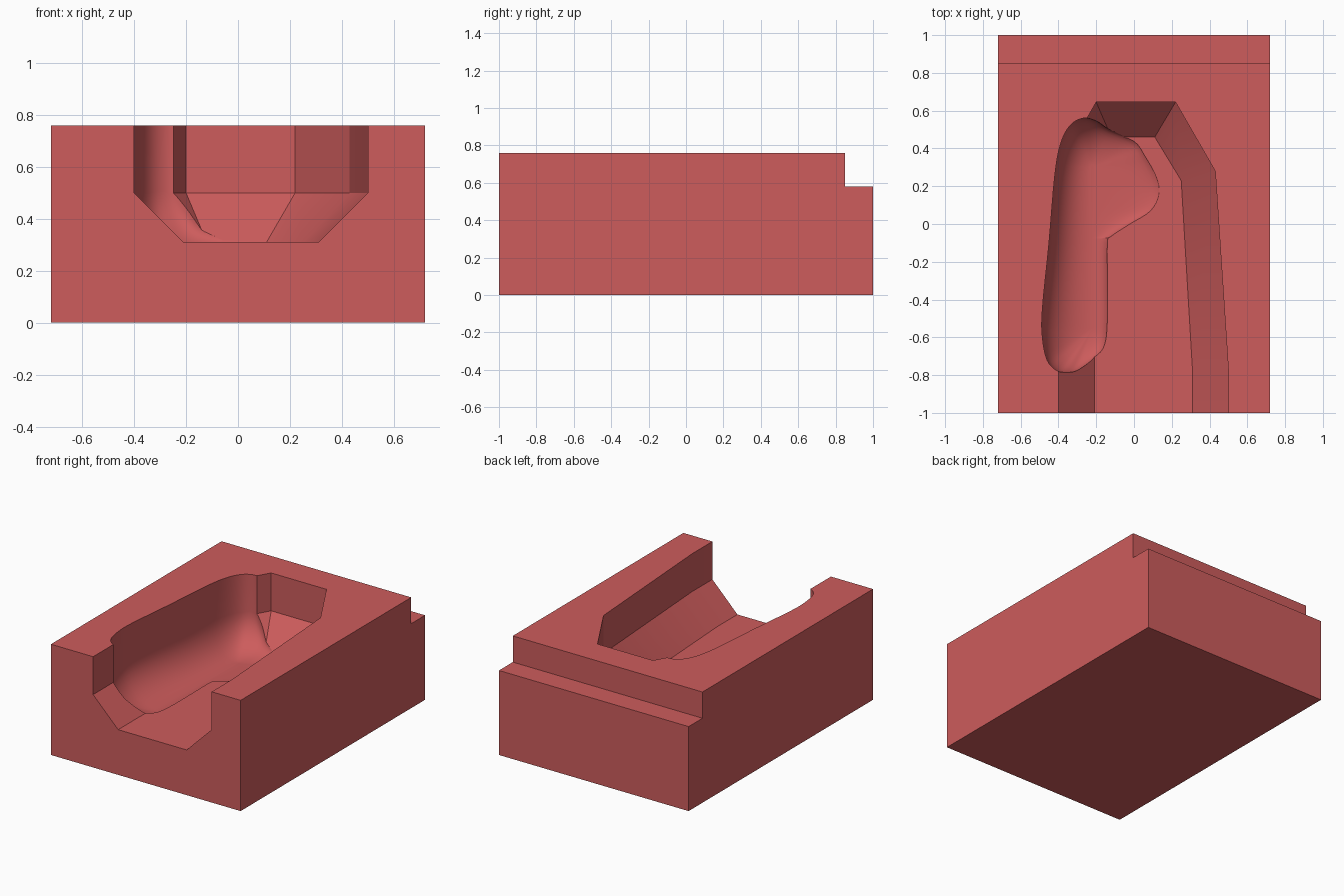
import bpy, bmesh, math
from mathutils import Vector

if "Cube" in bpy.data.objects:
    bpy.data.objects.remove(bpy.data.objects["Cube"])


def make_object(name, rings, smooth=False):
    """Loft closed rings (bottom to top, counter-clockwise) into a capped solid."""
    bm = bmesh.new()
    loops = [[bm.verts.new(p) for p in ring] for ring in rings]
    n = len(loops[0])
    for low, high in zip(loops, loops[1:]):
        for i in range(n):
            j = (i + 1) % n
            bm.faces.new((low[i], low[j], high[j], high[i])).smooth = smooth
    bm.faces.new(loops[0][::-1])
    bm.faces.new(loops[-1])
    bmesh.ops.recalc_face_normals(bm, faces=bm.faces)
    mesh = bpy.data.meshes.new(name)
    bm.to_mesh(mesh)
    bm.free()
    obj = bpy.data.objects.new(name, mesh)
    bpy.context.collection.objects.link(obj)
    return obj


def smooth_loop(points, steps):
    """Closed Catmull-Rom curve through the points."""
    pts, out = [Vector(p) for p in points], []
    n = len(pts)
    for i in range(n):
        a, b, c, d = (pts[(i + k) % n] for k in (-1, 0, 1, 2))
        for s in range(steps):
            t = s / steps
            out.append(0.5 * (2 * b + (c - a) * t + (2 * a - 5 * b + 4 * c - d) * t * t
                              + (3 * b - a - 3 * c + d) * t ** 3))
    return out


def cut(target, cutter):
    mod = target.modifiers.new("cut", "BOOLEAN")
    mod.operation, mod.solver, mod.object = "DIFFERENCE", "EXACT", cutter
    bpy.context.view_layer.objects.active = target
    bpy.ops.object.modifier_apply(modifier=mod.name)
    bpy.data.objects.remove(cutter)


red = bpy.data.materials.new("soft red")
red.diffuse_color = (0.61, 0.107, 0.107, 1)
red.use_nodes = True
red.node_tree.nodes["Principled BSDF"].inputs["Base Color"].default_value = red.diffuse_color

# Block with the stepped rear ledge: side profile extruded across x
profile = [(-1, 0), (1, 0), (1, 0.58), (0.85, 0.58), (0.85, 0.76), (-1, 0.76)]
block = make_object("block", [[(x, y, z) for y, z in profile] for x in (-0.72, 0.72)])
block.data.materials.append(red)

# Angular pocket, open at the front, with a sloped lower wall
floor = [(-0.21, -1.1), (0.31, -1.1), (0.31, -0.78), (0.25, 0.23),
         (0.11, 0.46), (-0.12, 0.46), (-0.2, 0.3), (-0.21, -0.78)]
rim = [(-0.4, -1.1), (0.5, -1.1), (0.5, -0.78), (0.43, 0.28),
       (0.22, 0.645), (-0.2, 0.645), (-0.37, 0.35), (-0.4, -0.78)]
pocket = make_object("pocket_cutter", [[(x, y, z) for x, y in ring] for ring, z in
                                       ((floor, 0.31), (rim, 0.5), (rim, 0.9))])
pocket.data.materials.append(red)
cut(block, pocket)

# Rounded scoop: outline points with the height where the wall starts to curve in
outline = [(-0.36, -0.785, .46), (-0.30, -0.775, .40), (-0.21, -0.71, .325),
           (-0.155, -0.64, .315), (-0.14, -0.5, .315), (-0.14, -0.3, .315),
           (-0.14, -0.1, .315), (-0.12, -0.065, .315), (-0.02, 0.0, .315),
           (0.09, 0.07, .315), (0.135, 0.16, .315), (0.12, 0.25, .315),
           (0.06, 0.36, .315), (0, 0.44, .315), (-0.13, 0.5, .35), (-0.2, 0.545, .42),
           (-0.27, 0.56, .5), (-0.34, 0.52, .5), (-0.39, 0.42, .5), (-0.42, 0.25, .5),
           (-0.45, -0.1, .5), (-0.485, -0.45, .5), (-0.485, -0.6, .5),
           (-0.46, -0.72, .5), (-0.41, -0.775, .49)]
loop = smooth_loop(outline, 4)
bottom, steps = 0.265, 10
rings = []
for k in range(steps, -1, -1):
    angle = math.pi / 2 * k / steps
    scale = max(math.cos(angle), 0.05)
    ring = []
    for p in loop:
        sx, sy = -0.22, min(max(p.y, -0.55), 0.3)
        ring.append((sx + (p.x - sx) * scale, sy + (p.y - sy) * scale,
                     p.z - (p.z - bottom) * math.sin(angle)))
    rings.append(ring)
rings.append([(p.x, p.y, 0.9) for p in loop])
scoop = make_object("scoop_cutter", rings, smooth=True)
scoop.data.materials.append(red)
cut(block, scoop)

# Soft scoop, crisp block edges
bpy.ops.object.select_all(action="DESELECT")
block.select_set(True)
bpy.context.view_layer.objects.active = block
bpy.ops.object.shade_smooth_by_angle(angle=math.radians(25))
